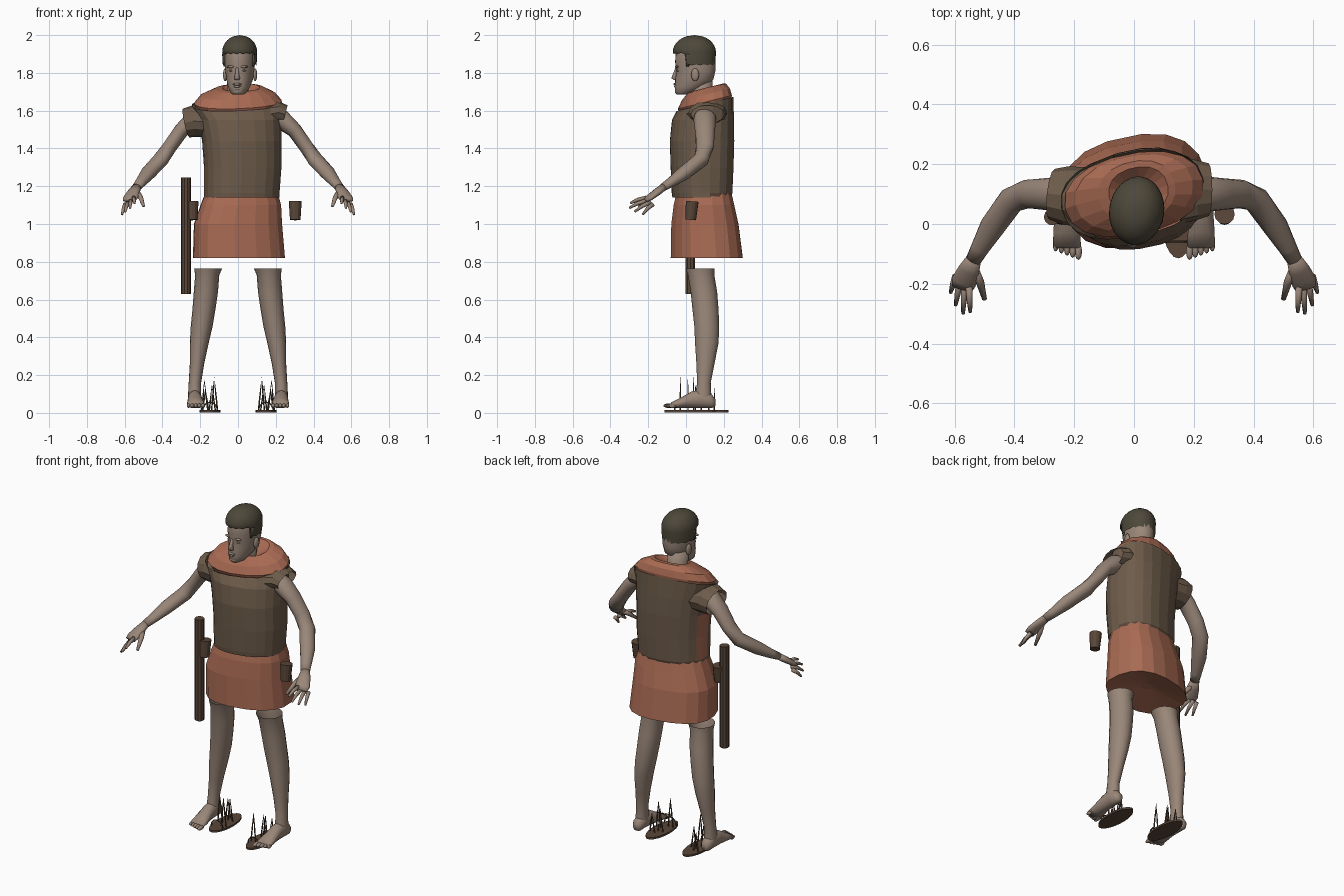
import bpy
import bmesh
from math import sin, cos, pi, radians, copysign
from mathutils import Vector, Matrix

default_cube = bpy.data.objects.get("Cube")
if default_cube:
    bpy.data.objects.remove(default_cube, do_unlink=True)

X, Y, Z = Vector((1, 0, 0)), Vector((0, 1, 0)), Vector((0, 0, 1))


def material(name, red, green, blue):
    mat = bpy.data.materials.new(name)
    mat.use_nodes = True
    colour = (red, green, blue, 1)
    mat.diffuse_color = colour
    mat.node_tree.nodes["Principled BSDF"].inputs["Base Color"].default_value = colour
    return mat


skin = material("skin", .32, .24, .19)
cloth = material("rust cloth", .40, .148, .088)
leather = material("brown leather", .155, .107, .07)
hair_colour = material("dark hair", .075, .064, .042)
wood = material("dark wood", .10, .062, .04)


def finish(name, bm, mats, smooth):
    bmesh.ops.recalc_face_normals(bm, faces=bm.faces)
    mesh = bpy.data.meshes.new(name)
    bm.to_mesh(mesh)
    bm.free()
    for mat in mats:
        mesh.materials.append(mat)
    for face in mesh.polygons:
        face.use_smooth = smooth
    obj = bpy.data.objects.new(name, mesh)
    bpy.context.collection.objects.link(obj)
    return obj


def sweep(name, path, mat, ref=X, axis=None, sides=16, power=1.0,
          smooth=True, start=True, end=True, side=1):
    """Skin elliptical rings (x, y, z, radius_a, radius_b) along a path."""
    bm = bmesh.new()
    points = [Vector((side * p[0], p[1], p[2])) for p in path]
    rings = []
    for i, (centre, p) in enumerate(zip(points, path)):
        along = axis or (points[min(i + 1, len(path) - 1)] - points[max(i - 1, 0)]).normalized()
        u = (ref - along * ref.dot(along)).normalized()
        v = along.cross(u)
        ring = []
        for k in range(sides):
            c, s = cos(2 * pi * k / sides), sin(2 * pi * k / sides)
            c, s = copysign(abs(c) ** power, c), copysign(abs(s) ** power, s)
            ring.append(bm.verts.new(centre + u * c * p[3] + v * s * p[4]))
        rings.append(ring)
    for low, high in zip(rings, rings[1:]):
        for k in range(sides):
            n = (k + 1) % sides
            bm.faces.new((low[k], low[n], high[n], high[k]))
    if start:
        bm.faces.new(rings[0])
    if end:
        bm.faces.new(rings[-1])
    return finish(name, bm, [mat], smooth)


def ball(name, centre, size, mat):
    bm = bmesh.new()
    bmesh.ops.create_uvsphere(bm, u_segments=14, v_segments=8, radius=1)
    bmesh.ops.transform(bm, matrix=Matrix.Translation(centre) @ Matrix.Diagonal((*size, 1)), verts=bm.verts)
    return finish(name, bm, [mat], True)


def lean_back(obj, above, slope):
    """Raise the rear of a neckline."""
    for v in obj.data.vertices:
        if v.co.z > above:
            v.co.z += slope * (v.co.y - .1)


twist = Vector((cos(radians(12)), sin(radians(12)), 0))

# Skirt of the tunic, with its underside drawn up
sweep("skirt", [(0, .11, .86, .03, .03), (.005, .11, .82, .245, .185), (0, .10, 1.0, .235, .172),
                (.015, .095, 1.1, .215, .155), (.02, .095, 1.19, .185, .135)],
      cloth, twist, Z, sides=18, power=.82, smooth=False)

# Vest with an open cloth strip on its right side and a dark rear hem
vest = sweep("vest", [(.02, .085, 1.14, .2, .152), (.02, .085, 1.165, .2, .156), (.025, .085, 1.3, .205, .162),
                      (.02, .085, 1.44, .21, .166), (.01, .09, 1.55, .22, .158), (-.005, .1, 1.635, .242, .14)],
             leather, twist, Z, sides=22, power=.85, smooth=False, start=False, end=False)
vest.data.materials.append(cloth)
vest.data.materials.append(wood)
for face in vest.data.polygons:
    if face.center.x < -.168 and 1.17 < face.center.z < 1.45 and face.center.y > .03:
        face.material_index = 1
    elif face.center.z < 1.16 and face.center.y > .12:
        face.material_index = 2
lean_back(vest, 1.6, .25)

# Draped collar over the shoulders
collar = sweep("collar", [(0, .1, 1.57, .2, .12), (0, .1, 1.645, .236, .136), (0, .105, 1.685, .2, .122),
                          (.01, .11, 1.715, .13, .1), (.015, .11, 1.72, .1, .08), (.01, .1, 1.69, .05, .05)],
               cloth, twist, Z, sides=18, power=.9, smooth=False, start=False)
lean_back(collar, 1.6, .25)

# Short sleeves, the right one longer
sweep("right_sleeve", [(-.15, .09, 1.54, .08, .1), (-.23, .095, 1.545, .085, .098), (-.275, .1, 1.535, .078, .085)],
      leather, Z, sides=12, smooth=False, start=False, end=False)
sweep("left_sleeve", [(.15, .11, 1.58, .065, .11), (.21, .115, 1.59, .062, .1), (.25, .115, 1.58, .05, .088)],
      leather, Z, sides=12, smooth=False, start=False, end=False)

# Neck and head
sweep("neck", [(0, .09, 1.6, .07, .07), (0, .08, 1.68, .056, .062), (0, .075, 1.78, .058, .065)], skin, X, Z)
head_parts = [
    sweep("head", [(0, -.025, 1.685, .026, .024), (0, -.005, 1.695, .042, .052), (0, .02, 1.725, .058, .08),
                   (0, .045, 1.765, .07, .102), (0, .052, 1.81, .077, .105), (0, .05, 1.86, .08, .108),
                   (0, .047, 1.92, .077, .1), (0, .045, 1.97, .05, .065)], skin, X, Z, sides=20),
    sweep("nose", [(0, -.05, 1.83, .007, .005), (0, -.058, 1.795, .01, .012), (0, -.062, 1.772, .017, .016),
                   (0, -.055, 1.762, .012, .01)], skin, X, Z, sides=10),
    ball("upper_lip", (0, -.055, 1.74), (.025, .012, .007), skin),
    ball("lower_lip", (0, -.052, 1.728), (.021, .012, .007), skin),
    ball("chin", (0, -.04, 1.702), (.026, .02, .016), skin),
]
for side, label in ((1, "left"), (-1, "right")):
    head_parts += [
        ball(label + "_ear", (side * .08, .06, 1.79), (.011, .021, .034), skin),
        ball(label + "_brow", (side * .032, -.042, 1.833), (.026, .012, .007), skin),
        ball(label + "_eye", (side * .032, -.037, 1.812), (.014, .009, .006), skin),
        sweep(label + "_sideburn", [(side * .077, .02, 1.835, .006, .008), (side * .08, .025, 1.9, .012, .018)],
              hair_colour, X, Z, sides=8),
    ]

# Cropped hair: a dome whose lower edge is high and ragged in front
bm = bmesh.new()
sides, rows = 32, 8
grid = []
for row in range(rows):
    ring = []
    for k in range(sides):
        a = 2 * pi * k / sides
        lift = pi / 2 * (row - 1) / rows
        flat = cos(lift) if row else .97
        x, y = .092 * flat * cos(a), .045 + .115 * flat * sin(a)
        edge = (1.90 if sin(a) < -.25 else 1.84) + .006 * (k % 2)
        ring.append(bm.verts.new((x, y, 1.91 + .09 * sin(lift) if row else edge)))
    grid.append(ring)
crown = bm.verts.new((0, .045, 2.0))
for low, high in zip(grid, grid[1:]):
    for k in range(sides):
        n = (k + 1) % sides
        bm.faces.new((low[k], low[n], high[n], high[k]))
for k in range(sides):
    bm.faces.new((grid[-1][k], grid[-1][(k + 1) % sides], crown))
head_parts.append(finish("hair", bm, [hair_colour], True))

# Turn the head slightly to its right
pivot = Matrix.Translation((0, -.02, 0))
for part in head_parts:
    part.data.transform(pivot @ Matrix.Rotation(radians(-8), 4, "Z") @ pivot.inverted())

# Limbs, mirrored
fingers = {"index": (.548, -.295, 1.11), "middle": (.572, -.3, 1.085),
           "ring": (.597, -.272, 1.065), "little": (.614, -.23, 1.05)}
for side, label in ((1, "left"), (-1, "right")):
    sweep(label + "_arm", [(.17, .1, 1.57, .06, .06), (.235, .1, 1.55, .052, .06), (.3, .1, 1.495, .04, .053),
                           (.36, .1, 1.41, .038, .048), (.41, .08, 1.34, .04, .045), (.475, -.01, 1.27, .037, .042),
                           (.515, -.08, 1.22, .026, .031), (.537, -.12, 1.195, .021, .026)],
          skin, Z, side=side)
    sweep(label + "_palm", [(.535, -.115, 1.198, .02, .025), (.553, -.155, 1.168, .019, .036),
                            (.57, -.195, 1.138, .016, .042), (.575, -.215, 1.124, .01, .036)],
          skin, Z, sides=12, side=side)
    for i, (finger, tip) in enumerate(fingers.items()):
        tip = Vector(tip)
        base = Vector((.552 + .015 * i, -.21 + .012 * i, 1.138 - .011 * i))
        middle = base.lerp(tip, .55) + Z * .006
        sweep(label + "_" + finger + "_finger", [(*base, .012, .012), (*middle, .01, .01), (*tip, .006, .006)],
              skin, Z, sides=8, side=side)
    sweep(label + "_thumb", [(.54, -.145, 1.175, .015, .018), (.515, -.195, 1.14, .012, .014),
                             (.5, -.252, 1.095, .007, .008)], skin, Z, sides=8, side=side)

    sweep(label + "_leg", [(.158, .075, .765, .074, .076), (.163, .08, .73, .064, .07), (.17, .095, .64, .064, .07),
                           (.18, .103, .55, .061, .069), (.192, .11, .46, .058, .066), (.205, .11, .37, .05, .062),
                           (.217, .103, .26, .038, .048), (.228, .095, .16, .033, .036), (.23, .09, .08, .035, .045)],
          skin, X, Z, start=False, end=False, side=side)
    sweep(label + "_foot", [(.23, .155, .055, .018, .02), (.23, .135, .062, .032, .038), (.23, .09, .075, .036, .05),
                            (.228, .03, .07, .038, .045), (.225, -.03, .052, .045, .028), (.224, -.08, .04, .047, .015)],
          skin, X, Y, sides=14, side=side)
    for i in range(5):
        ball(label + "_toe", (side * (.186 + .019 * i), -.092 + .005 * i, .038),
             (.012 - .0008 * i, .028 - .002 * i, .012), skin)

    # Sandal sole with loose straps standing beside the foot
    y = .02 if side > 0 else .09
    sweep(label + "_sole", [(.148, y, .003, .055, .135), (.148, y, .014, .055, .135)],
          wood, X, Z, sides=24, smooth=False, side=side)
    for dx, dy, top in ((-.022, -.05, .19), (.03, -.01, .175), (-.01, .03, .15), (.025, .06, .13)):
        x = .148 + dx
        sweep(label + "_strap", [(x - .018, y + dy, .012, .004, .004), (x - .008, y + dy, top * .55, .004, .004),
                                 (x, y + dy, top, .001, .001), (x + .006, y + dy, top * .55, .004, .004),
                                 (x + .014, y + dy, .012, .004, .004)],
              wood, Y, sides=5, smooth=False, side=side)
    sweep(label + "_toe_loop", [(.148 + .04 * cos(pi * t / 6), y - .08, .012 + .045 * sin(pi * t / 6), .004, .004)
                                for t in range(7)], wood, Y, sides=5, smooth=False, side=side)

# Belt pouches and staff
for label, x in (("left", .303), ("right", -.243)):
    sweep(label + "_pouch", [(x, .025, 1.022, .028, .028), (x, .033, 1.12, .034, .034)],
          wood, X, sides=12, smooth=False)
sweep("staff", [(-.275, .023, .63, .027, .027), (-.275, .023, 1.245, .027, .027)],
      wood, X, sides=10, smooth=False)
